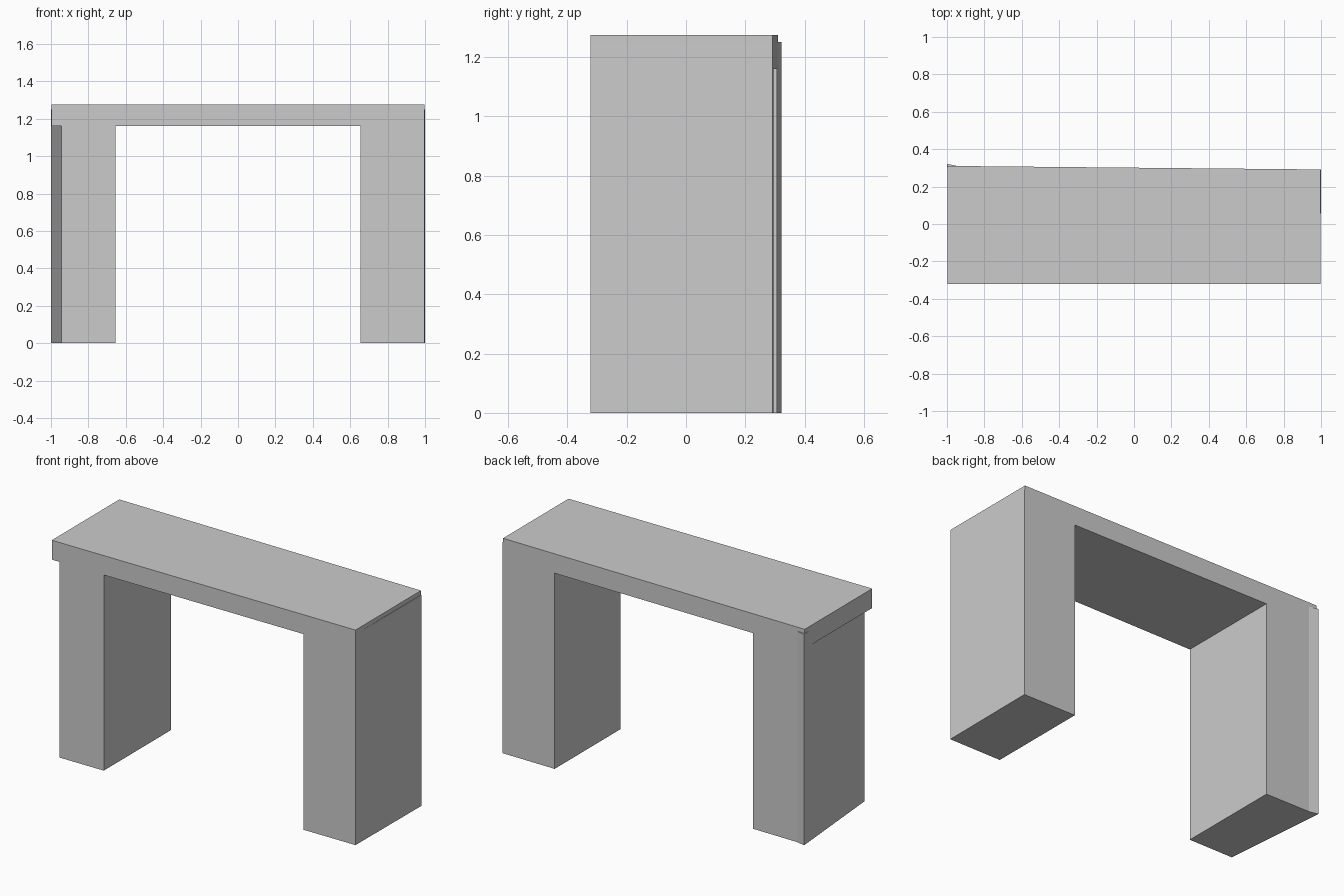
import bpy
import bmesh

cube = bpy.data.objects.get("Cube")
if cube:
    bpy.data.objects.remove(cube, do_unlink=True)

grey = bpy.data.materials.new("plain grey")
grey.use_nodes = True
colour = (0.6, 0.6, 0.6, 1)
grey.diffuse_color = colour
grey.node_tree.nodes["Principled BSDF"].inputs["Base Color"].default_value = colour


def prism(name, outline, bottom, top):
    """Extrude a plan outline upwards into a solid block."""
    bm = bmesh.new()
    base = bm.faces.new([bm.verts.new((x, y, bottom)) for x, y in outline])
    extruded = bmesh.ops.extrude_face_region(bm, geom=[base])["geom"]
    verts = [v for v in extruded if isinstance(v, bmesh.types.BMVert)]
    bmesh.ops.translate(bm, verts=verts, vec=(0, 0, top - bottom))
    bmesh.ops.recalc_face_normals(bm, faces=bm.faces)
    mesh = bpy.data.meshes.new(name)
    bm.to_mesh(mesh)
    bm.free()
    mesh.materials.append(grey)
    obj = bpy.data.objects.new(name, mesh)
    bpy.context.collection.objects.link(obj)
    return obj


FRONT, INNER, END = -0.322, 0.655, 0.996
UNDERSIDE, LEG_TOP, TOP = 1.16, 1.25, 1.275


def back(x):
    """Depth of the slightly skewed back wall."""
    return 0.301 - 0.0095 * x


# Slab across the top
prism("top_slab", [(-END, FRONT), (END, FRONT), (END, back(END)), (-END, back(-END))],
      UNDERSIDE, TOP)

# Leg with a slanted outer side and a small flare at its back corner
prism("right_leg", [(-0.945, FRONT), (-INNER, FRONT), (-INNER, back(-INNER)),
                    (-0.945, back(-0.945)), (-1, 0.322)], 0, LEG_TOP)

# Leg almost flush with the slab end
prism("left_leg", [(INNER, FRONT), (END, FRONT), (1, back(1)), (INNER, back(INNER))],
      0, LEG_TOP)
